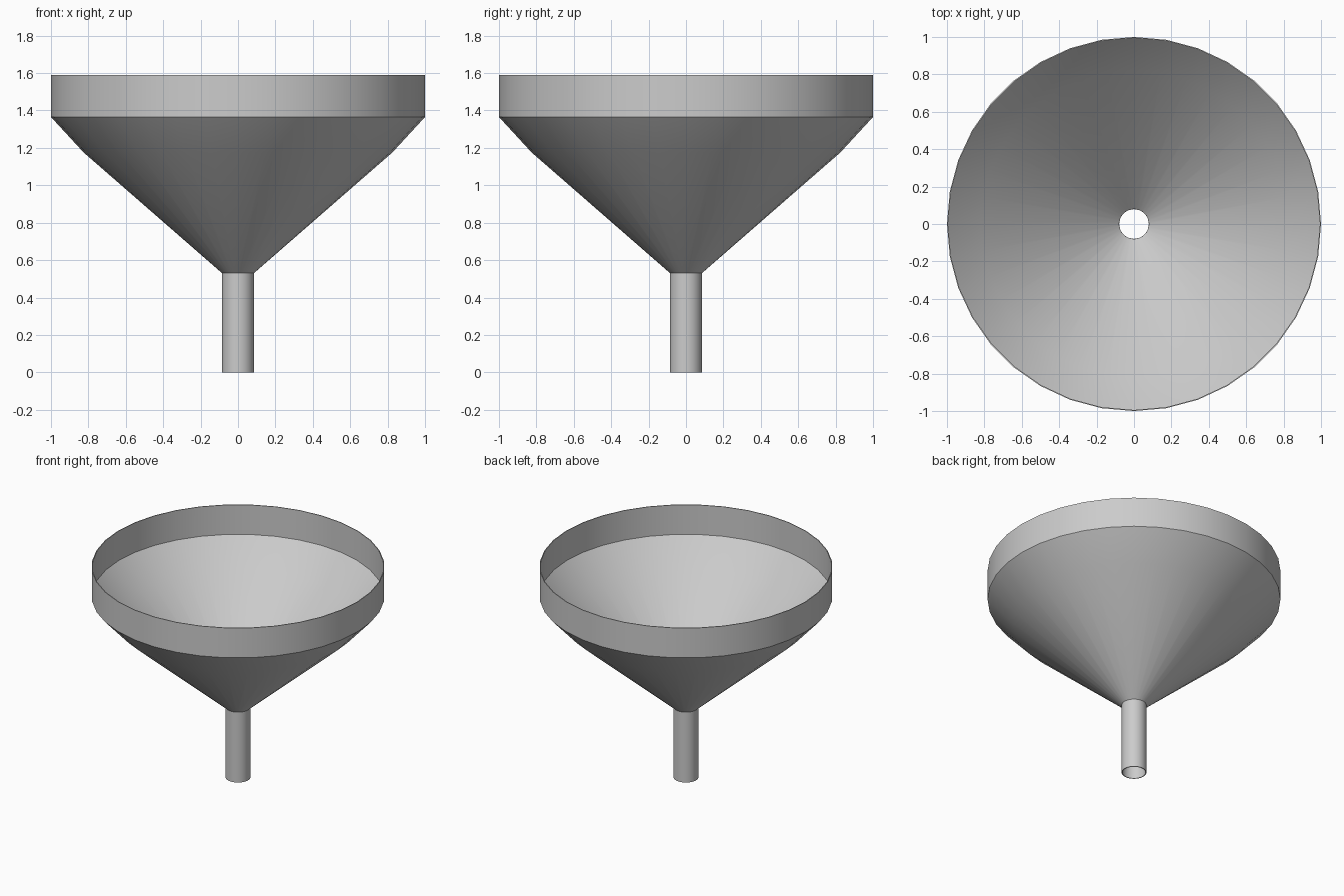
import bpy, bmesh, math

if "Cube" in bpy.data.objects:
    bpy.data.objects.remove(bpy.data.objects["Cube"])

SIDES = 36
WALL = 0.006

# Outer profile (radius, height): spout, cone with slight shoulder, upright rim
profile = [(0.085, 0.0), (0.085, 0.53), (0.825, 1.175), (1.0, 1.365), (1.0, 1.59)]


def lathe(name, points):
    """Revolve an open profile around z into a thin-walled shell."""
    bm = bmesh.new()
    rings = []
    for r, z in points:
        angles = [2 * math.pi * i / SIDES for i in range(SIDES)]
        rings.append([bm.verts.new((r * math.cos(a), r * math.sin(a), z)) for a in angles])
    for low, high in zip(rings, rings[1:]):
        for i in range(SIDES):
            j = (i + 1) % SIDES
            bm.faces.new((low[i], low[j], high[j], high[i]))
    mesh = bpy.data.meshes.new(name)
    bm.to_mesh(mesh)
    bm.free()
    obj = bpy.data.objects.new(name, mesh)
    bpy.context.collection.objects.link(obj)
    return obj


# Funnel body
funnel = lathe("funnel", profile)
bpy.context.view_layer.objects.active = funnel
funnel.select_set(True)

# Wall thickness, grown inward
wall = funnel.modifiers.new("wall", 'SOLIDIFY')
wall.thickness = WALL
wall.offset = -1
bpy.ops.object.modifier_apply(modifier="wall")
bpy.ops.object.shade_smooth_by_angle(angle=math.radians(30))
